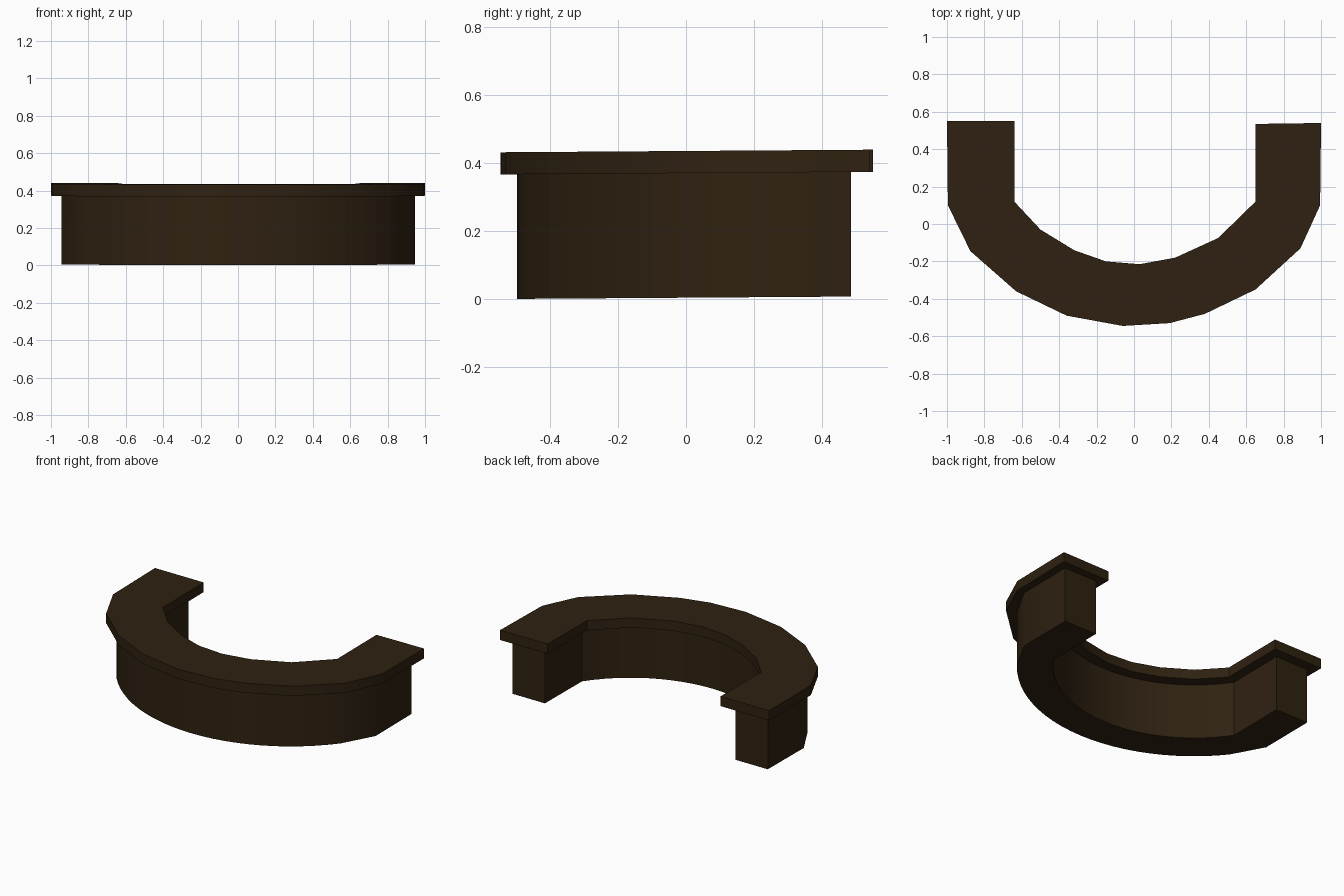
import bpy, bmesh, math

if "Cube" in bpy.data.objects:
    bpy.data.objects.remove(bpy.data.objects["Cube"])

wood = bpy.data.materials.new("dark brown wood")
wood.diffuse_color = (0.028, 0.0155, 0.0055, 1)
wood.use_nodes = True
wood.node_tree.nodes["Principled BSDF"].inputs["Base Color"].default_value = wood.diffuse_color

TILT = 0.007    # the whole counter rises very slightly towards the back
CY = 0.574      # shared centre of the curved front


def arc(radius, x_end, steps):
    """Points along the curved front, from +x_end to -x_end."""
    a = math.asin(x_end / radius)
    return [(radius * math.sin(a - 2 * a * i / steps),
             CY - radius * math.cos(a - 2 * a * i / steps)) for i in range(steps + 1)]


def prism(name, outline, z0, z1):
    """Extrude a closed outline between two slightly tilted levels."""
    bm = bmesh.new()
    low = [bm.verts.new((x, y, z0 + TILT * (y + 0.5))) for x, y in outline]
    face = bm.faces.new(low)
    ext = bmesh.ops.extrude_face_region(bm, geom=[face])
    top = [g for g in ext["geom"] if isinstance(g, bmesh.types.BMVert)]
    bmesh.ops.translate(bm, verts=top, vec=(0, 0, z1 - z0))
    bmesh.ops.recalc_face_normals(bm, faces=bm.faces)
    bmesh.ops.triangulate(bm, faces=[f for f in bm.faces if len(f.verts) > 4])
    mesh = bpy.data.meshes.new(name)
    bm.to_mesh(mesh)
    bm.free()
    mesh.materials.append(wood)
    obj = bpy.data.objects.new(name, mesh)
    bpy.context.collection.objects.link(obj)
    bpy.ops.object.select_all(action='DESELECT')
    obj.select_set(True)
    bpy.context.view_layer.objects.active = obj
    bpy.ops.object.shade_smooth_by_angle(angle=math.radians(32))
    return obj


# Base wall: straight arms, one chamfer, then a fine curve
outer = [(0.945, 0.485), (0.945, 0.105)] + arc(1.07, 0.83, 24) + [(-0.945, 0.105), (-0.945, 0.485)]
inner = [(-0.705, 0.485)] + arc(0.854, 0.705, 24)[::-1] + [(0.705, 0.485)]
prism("counter_base", outer + inner, 0.001, 0.368)

# Counter top: coarser, slightly uneven outline overhanging the base
top_outer = [(1.0, 0.54), (0.995, 0.10), (0.89, -0.13), (0.65, -0.35), (0.38, -0.48),
             (0.19, -0.53), (-0.06, -0.545), (-0.36, -0.49), (-0.63, -0.36),
             (-0.875, -0.145), (-0.995, 0.10), (-1.0, 0.55)]
top_inner = [(-0.64, 0.55), (-0.64, 0.12), (-0.50, -0.03), (-0.32, -0.14), (-0.15, -0.20),
             (0.03, -0.215), (0.22, -0.18), (0.45, -0.075), (0.65, 0.12), (0.65, 0.535)]
prism("counter_top", top_outer + top_inner, 0.367, 0.432)
